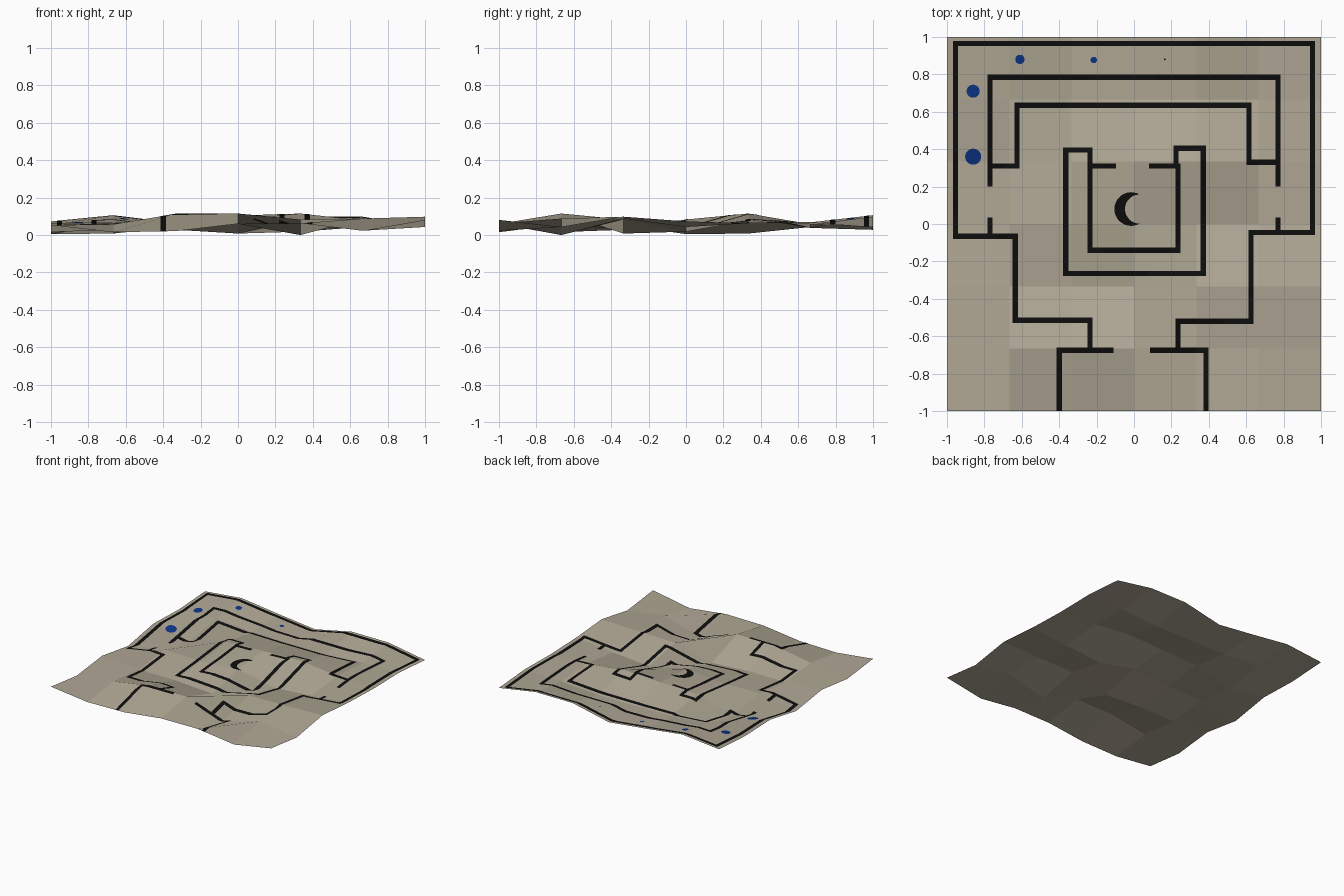
import bpy, bmesh, math
from mathutils import Vector
from mathutils.bvhtree import BVHTree

if "Cube" in bpy.data.objects:
    bpy.data.objects.remove(bpy.data.objects["Cube"])

LIFT = 0.0012   # painted marks sit just above the ground
WIDTH = 0.028   # painted line width


def material(name, rgb):
    m = bpy.data.materials.new(name)
    m.diffuse_color = (*rgb, 1)
    m.use_nodes = True
    m.node_tree.nodes["Principled BSDF"].inputs["Base Color"].default_value = m.diffuse_color
    return m


def add_object(name, bm, mat):
    me = bpy.data.meshes.new(name)
    bm.to_mesh(me)
    me.materials.append(mat)
    ob = bpy.data.objects.new(name, me)
    bpy.context.collection.objects.link(ob)
    return ob


stone = material("stone_beige", (0.44, 0.395, 0.305))
black = material("line_black", (0.004, 0.004, 0.004))
blue = material("dot_blue", (0.004, 0.035, 0.24))

# Ground: 6 x 6 uneven flat-shaded quads, rows run from front to back
HEIGHTS = [
    [.055, .017, .023, .062, .065, .025, .083],
    [.018, .060, .115, .117, .002, .090, .045],
    [.055, .030, .030, .010, .085, .090, .100],
    [.007, .065, .060, .085, .020, .045, .075],
    [.065, .010, .095, .105, .117, .080, .065],
    [.055, .070, .045, .040, .040, .060, .070],
    [.075, .108, .067, .030, .100, .100, .045],
]
low = min(map(min, HEIGHTS))
ground = bmesh.new()
grid = [[ground.verts.new((i / 3 - 1, j / 3 - 1, z - low)) for i, z in enumerate(row)]
        for j, row in enumerate(HEIGHTS)]
for j in range(6):
    for i in range(6):
        ground.faces.new((grid[j][i], grid[j][i + 1], grid[j + 1][i + 1], grid[j + 1][i]))
ground.normal_update()
add_object("ground", ground, stone)
surface = BVHTree.FromBMesh(ground)


def drape(name, bm, mat):
    """Cut a flat pattern along the ground's creases and lay it on the ground."""
    for nx, ny in ((1, 0), (0, 1), (1, 1), (1, -1)):
        for k in range(-6, 7):
            co = Vector((k / 3, 0, 0)) if nx else Vector((0, k / 3, 0))
            bmesh.ops.bisect_plane(bm, geom=bm.verts[:] + bm.edges[:] + bm.faces[:],
                                   plane_co=co, plane_no=(nx, ny, 0), dist=1e-5)
    for v in bm.verts:
        x, y = (max(-0.9999, min(0.9999, c)) for c in v.co.xy)
        hit = surface.ray_cast(Vector((x, y, 1)), Vector((0, 0, -1)))[0]
        v.co.z = hit.z + LIFT
    bm.normal_update()
    for f in bm.faces:
        if f.normal.z < 0:
            f.normal_flip()
    return add_object(name, bm, mat)


def line(bm, points):
    """Mitred strip along an axis-aligned path."""
    pts = [Vector(p) for p in points]
    dirs = [(b - a).normalized() for a, b in zip(pts, pts[1:])]
    norms = [Vector((-d.y, d.x)) for d in dirs]
    h = WIDTH / 2
    rows = []
    for i, p in enumerate(pts):
        if i == 0:
            off = norms[0] * h
        elif i == len(pts) - 1:
            off = norms[-1] * h
        else:
            off = (norms[i - 1] + norms[i]) * h
        rows.append([bm.verts.new((*(p + s * off), 0)) for s in (1, -1)])
    for a, b in zip(rows, rows[1:]):
        bm.faces.new((a[0], a[1], b[1], b[0]))


PATHS = {
    "entry_line_left": [(-.40, -1), (-.40, -.675), (-.11, -.675)],
    "entry_line_right": [(.385, -1), (.385, -.675), (.085, -.675)],
    "outer_wall_line": [(-.235, -.665), (-.235, -.515), (-.635, -.515), (-.635, -.065),
                        (-.955, -.065), (-.955, .965), (.955, .965), (.955, -.045),
                        (.625, -.045), (.625, -.52), (.235, -.52), (.235, -.665)],
    "door_stub_left": [(-.77, -.055), (-.77, .035)],
    "door_stub_right": [(.77, -.035), (.77, .035)],
    "corridor_line": [(-.77, .2), (-.77, .785), (.77, .785), (.77, .2)],
    "hall_line": [(-.76, .31), (-.625, .31), (-.625, .635), (.615, .635), (.615, .33), (.76, .33)],
    "inner_room_line": [(-.095, .31), (-.235, .31), (-.235, -.14), (.235, -.14),
                        (.235, .31), (.08, .31)],
    "inner_wall_line": [(-.235, .32), (-.235, .395), (-.365, .395), (-.365, -.265),
                        (.37, -.265), (.37, .405), (.225, .405), (.225, .32)],
}
for name, path in PATHS.items():
    bm = bmesh.new()
    line(bm, path)
    drape(name, bm, black)

# Crescent in the inner room
bm = bmesh.new()
rows = []
for i in range(25):
    t = i / 24
    a, b = math.radians(60 + 240 * t), math.radians(90 + 180 * t)
    rows.append((bm.verts.new((-.015 + .09 * math.cos(a), .08 + .09 * math.sin(a), 0)),
                 bm.verts.new((.030 + .078 * math.cos(b), .08 + .078 * math.sin(b), 0))))
for a, b in zip(rows, rows[1:]):
    bm.faces.new((a[0], b[0], b[1], a[1]))
bmesh.ops.remove_doubles(bm, verts=bm.verts, dist=1e-4)
drape("crescent_mark", bm, black)

# Row of shrinking dots along the corridor
DOTS = [(-.86, .36, .043, blue), (-.86, .71, .035, blue), (-.61, .88, .025, blue),
        (-.215, .877, .017, blue), (.165, .88, .005, black)]
for i, (x, y, r, mat) in enumerate(DOTS):
    bm = bmesh.new()
    bmesh.ops.create_circle(bm, cap_ends=True, segments=24, radius=r)
    bmesh.ops.translate(bm, verts=bm.verts, vec=(x, y, 0))
    drape(f"corridor_dot_{i + 1}", bm, mat)
